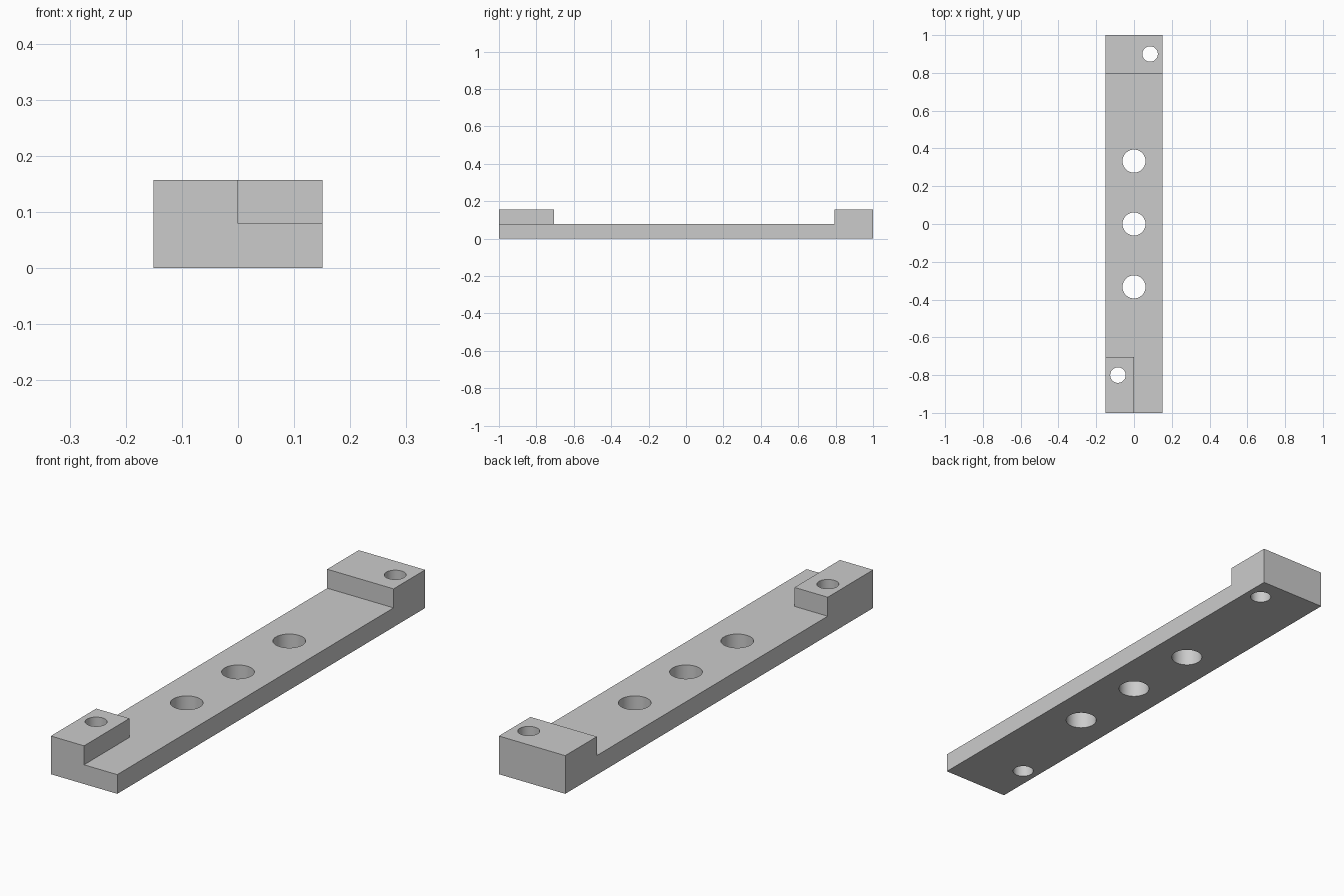
import bpy
import bmesh
from math import cos, sin, tau
from mathutils import Vector

cube = bpy.data.objects.get("Cube")
if cube:
    bpy.data.objects.remove(cube, do_unlink=True)

HALF_W, HALF_L = 0.151, 1.0
SLAB_TOP, PAD_TOP = 0.079, 0.157

grey = bpy.data.materials.new("plain grey")
grey.use_nodes = True
colour = (0.6, 0.6, 0.6, 1)
grey.diffuse_color = colour
grey.node_tree.nodes["Principled BSDF"].inputs["Base Color"].default_value = colour


def prism(name, outline, z0, z1):
    """Extrude a flat outline from z0 up to z1."""
    bm = bmesh.new()
    face = bm.faces.new([bm.verts.new((x, y, z0)) for x, y in outline])
    extruded = bmesh.ops.extrude_face_region(bm, geom=[face])["geom"]
    top = [v for v in extruded if isinstance(v, bmesh.types.BMVert)]
    bmesh.ops.translate(bm, verts=top, vec=Vector((0, 0, z1 - z0)))
    bmesh.ops.recalc_face_normals(bm, faces=bm.faces)
    mesh = bpy.data.meshes.new(name)
    bm.to_mesh(mesh)
    bm.free()
    mesh.materials.append(grey)
    obj = bpy.data.objects.new(name, mesh)
    bpy.context.collection.objects.link(obj)
    return obj


def cut(target, cutter):
    """Subtract the cutter for good, then discard it."""
    cutter.hide_render = True
    mod = target.modifiers.new("cut", "BOOLEAN")
    mod.operation = "DIFFERENCE"
    mod.solver = "EXACT"
    mod.object = cutter
    bpy.context.view_layer.objects.active = target
    bpy.ops.object.modifier_apply(modifier=mod.name)
    bpy.data.objects.remove(cutter, do_unlink=True)


def circle(x, y, radius, sides=48):
    return [(x + radius * cos(tau * i / sides), y + radius * sin(tau * i / sides))
            for i in range(sides)]


# Full-height bar
bar = prism("mounting_bar", [(-HALF_W, -HALF_L), (HALF_W, -HALF_L),
                             (HALF_W, HALF_L), (-HALF_W, HALF_L)], 0, PAD_TOP)

# L-shaped recess leaving a back pad and a half-width front pad
cut(bar, prism("recess_cutter", [(0, -1.2), (0.4, -1.2), (0.4, 0.795),
                                 (-0.4, 0.795), (-0.4, -0.705), (0, -0.705)],
               SLAB_TOP, 0.4))

# Three large slab holes and a small hole through each pad
holes = [(0, y, 0.061) for y in (-0.333, 0, 0.333)]
holes += [(0.085, 0.9, 0.041), (-0.085, -0.8, 0.041)]
for x, y, radius in holes:
    cut(bar, prism("hole_cutter", circle(x, y, radius), -0.1, 0.4))

# Smooth bores with crisp edges
bpy.ops.object.select_all(action="DESELECT")
bar.select_set(True)
bpy.context.view_layer.objects.active = bar
bpy.ops.object.shade_smooth_by_angle(angle=0.5)
